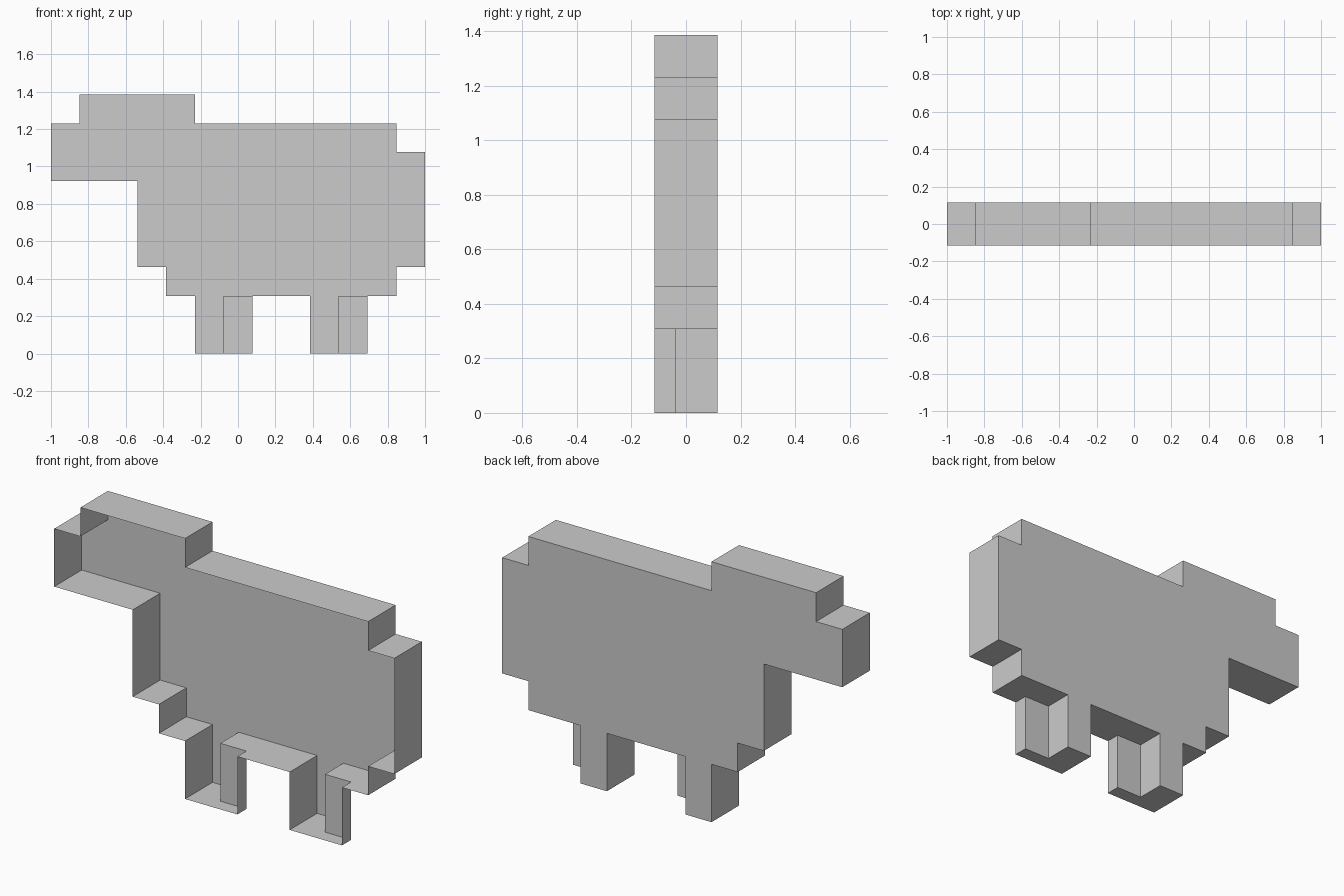
import bpy
import bmesh

if "Cube" in bpy.data.objects:
    bpy.data.objects.remove(bpy.data.objects["Cube"], do_unlink=True)

UNIT = 2 / 13                      # one step of the blocky outline
FRONT, BACK = -0.75 * UNIT, 0.75 * UNIT
INSET = FRONT + 0.5 * UNIT         # rear face of the thin leg halves

grey = bpy.data.materials.new("plain_grey")
grey.use_nodes = True
colour = (0.6, 0.6, 0.6, 1)
grey.diffuse_color = colour
grey.node_tree.nodes["Principled BSDF"].inputs["Base Color"].default_value = colour


def point(p, y):
    return (p[0] * UNIT - 1, y, p[1] * UNIT)


def add_face(bm, corners):
    bm.faces.new([bm.verts.new(c) for c in corners])


def add_wall(bm, a, b, y0, y1):
    """Wall along one outline step, running in depth."""
    add_face(bm, [point(a, y0), point(b, y0), point(b, y1), point(a, y1)])


def finish(bm, name):
    bmesh.ops.remove_doubles(bm, verts=bm.verts, dist=1e-4)
    mesh = bpy.data.meshes.new(name)
    bm.to_mesh(mesh)
    bm.free()
    mesh.materials.append(grey)
    obj = bpy.data.objects.new(name, mesh)
    bpy.context.collection.objects.link(obj)
    return obj


# Stepped outline, clockwise from the muzzle
head_and_back = [(0, 8), (1, 8), (1, 9), (5, 9), (5, 8), (12, 8), (12, 7), (13, 7)]
rump = [(13, 3), (12, 3), (12, 2)]
hind_leg = [(11, 2), (10, 2), (10, 0), (9, 0), (9, 2)]
front_leg = [(x - 4, z) for x, z in hind_leg]
chest = [(4, 2), (4, 3), (3, 3), (3, 6), (0, 6)]
outline = head_and_back + rump + hind_leg + front_leg + chest

# Body shell, open at the front
recessed = hind_leg[:2] + front_leg[:2]
bm = bmesh.new()
for a, b in zip(outline, outline[1:] + outline[:1]):
    add_wall(bm, a, b, INSET if a in recessed else FRONT, BACK)
add_face(bm, [point(p, BACK) for p in outline])
finish(bm, "body_shell")

# Thin front halves of the two legs
for name, x in (("front_leg_half", 6), ("hind_leg_half", 10)):
    bm = bmesh.new()
    path = [(x + 1, 2), (x + 1, 0), (x, 0)]
    for a, b in zip(path, path[1:]):
        add_wall(bm, a, b, FRONT, INSET)
    add_face(bm, [point(p, INSET) for p in path + [(x, 2)]])
    finish(bm, name)
